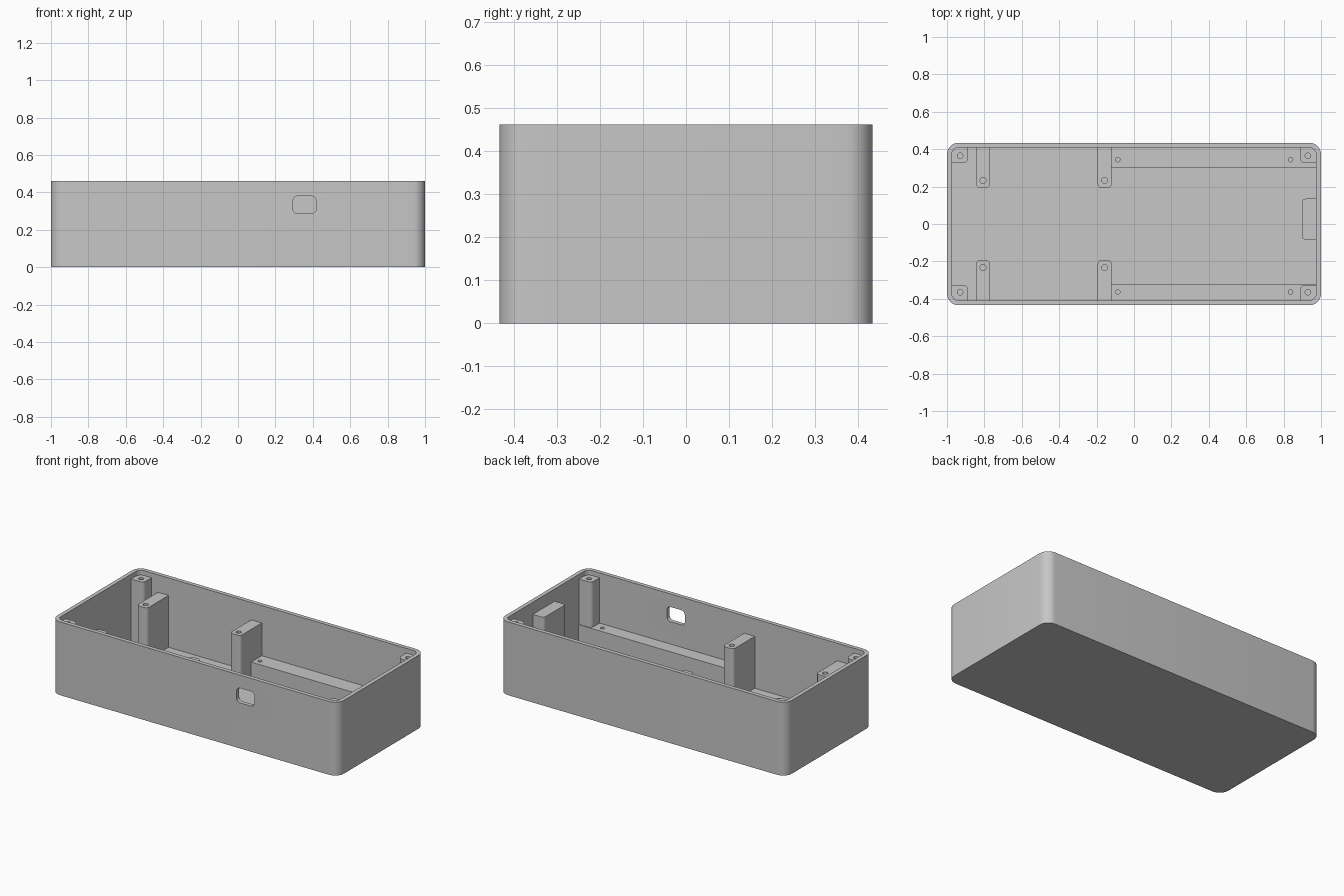
import bpy, bmesh, math

cube = bpy.data.objects.get("Cube")
if cube:
    bpy.data.objects.remove(cube, do_unlink=True)

# Overall sizes
LX, LY, HEIGHT = 1.0, 0.434, 0.462
WALL, FLOOR = 0.026, 0.025
R_OUT, R_IN = 0.062, 0.036
EMBED = 0.01                      # how far inner parts sink into the walls
IX, IY = LX - WALL, LY - WALL     # inner half sizes

grey = bpy.data.materials.new("plain grey")
grey.use_nodes = True
colour = (0.57, 0.57, 0.57, 1)
grey.diffuse_color = colour
grey.node_tree.nodes["Principled BSDF"].inputs["Base Color"].default_value = colour


def rounded_rect(x0, x1, y0, y1, radii, steps=8):
    """Counter-clockwise outline; radii run from (+x,+y) round to (+x,-y)."""
    corners = [(x1, y1, -1, -1), (x0, y1, 1, -1), (x0, y0, 1, 1), (x1, y0, -1, 1)]
    points = []
    for i, ((cx, cy, sx, sy), r) in enumerate(zip(corners, radii)):
        if r == 0:
            points.append((cx, cy))
            continue
        for k in range(steps + 1):
            a = math.pi / 2 * (i + k / steps)
            points.append((cx + sx * r + r * math.cos(a), cy + sy * r + r * math.sin(a)))
    return points


def make_object(name, bm):
    bmesh.ops.recalc_face_normals(bm, faces=bm.faces[:])
    mesh = bpy.data.meshes.new(name)
    bm.to_mesh(mesh)
    bm.free()
    mesh.materials.append(grey)
    obj = bpy.data.objects.new(name, mesh)
    bpy.context.collection.objects.link(obj)
    return obj


def ring(bm, outline, z):
    return [bm.verts.new((x, y, z)) for x, y in outline]


def bridge(bm, a, b):
    for i in range(len(a)):
        j = (i + 1) % len(a)
        bm.faces.new((a[i], a[j], b[j], b[i]))


def prism(name, outline, z0, z1):
    bm = bmesh.new()
    low, high = ring(bm, outline, z0), ring(bm, outline, z1)
    bridge(bm, low, high)
    bm.faces.new(low)
    bm.faces.new(high)
    return make_object(name, bm)


def cut(obj, cutter):
    """Subtract the cutter, then discard it."""
    cutter.hide_render = True
    mod = obj.modifiers.new("cut", "BOOLEAN")
    mod.operation, mod.solver, mod.object = "DIFFERENCE", "EXACT", cutter
    activate(obj)
    bpy.ops.object.modifier_apply(modifier=mod.name)
    bpy.data.objects.remove(cutter, do_unlink=True)


def activate(obj):
    bpy.ops.object.select_all(action="DESELECT")
    obj.select_set(True)
    bpy.context.view_layer.objects.active = obj


def smooth(obj):
    activate(obj)
    bpy.ops.object.shade_smooth_by_angle(angle=math.radians(30))


def drill(obj, x, y, r, top, depth):
    circle = rounded_rect(x - r, x + r, y - r, y + r, [r] * 4, 5)
    bm_outline = circle[:]
    # neighbouring arcs share end points, so drop the repeats
    bm_outline = [p for i, p in enumerate(bm_outline) if math.dist(p, bm_outline[i - 1]) > 1e-5]
    cut(obj, prism("hole_cutter", bm_outline, top - depth, top + 0.05))


# Open tray: outer skin, rim, inner skin and floor
bm = bmesh.new()
outer = rounded_rect(-LX, LX, -LY, LY, [R_OUT] * 4)
inner = rounded_rect(-IX, IX, -IY, IY, [R_IN] * 4)
loops = [ring(bm, outer, 0), ring(bm, outer, HEIGHT),
         ring(bm, inner, HEIGHT), ring(bm, inner, FLOOR)]
for a, b in zip(loops, loops[1:]):
    bridge(bm, a, b)
bm.faces.new(loops[0])
bm.faces.new(loops[-1])
tray = make_object("tray", bm)

# Rounded port opening through the front wall
port = prism("port_cutter", rounded_rect(0.294, 0.418, 0.287, 0.38, [0.025] * 4), -0.1, 0.1)
port.rotation_euler = (math.pi / 2, 0, 0)
port.location.y = -LY
bpy.context.view_layer.update()
cut(tray, port)
smooth(tray)

BASE = FLOOR - EMBED
sides = {1: "back", -1: "front"}


def span(sign, near, far):
    """Ordered interval on the positive or negative side of an axis."""
    return sorted((sign * near, sign * far))


def corner_radii(sx, sy, wall_r, free_r):
    """Round the corner in the tray's corner and the one opposite it."""
    order = [(1, 1), (-1, 1), (-1, -1), (1, -1)]
    return [wall_r if c == (sx, sy) else free_r if c == (-sx, -sy) else 0 for c in order]


# Corner screw posts
POST_TOP = 0.432
for sx, side in ((1, "left"), (-1, "right")):
    for sy, end in sides.items():
        outline = rounded_rect(*span(sx, 0.888, IX + EMBED), *span(sy, 0.326, IY + EMBED),
                               corner_radii(sx, sy, R_IN + EMBED, 0.025))
        post = prism(f"corner_post_{end}_{side}", outline, BASE, POST_TOP)
        drill(post, sx * 0.93, sy * 0.364, 0.015, POST_TOP, 0.15)
        smooth(post)

# Tall standoffs reaching in from the long walls
STANDOFF_TOP = 0.352
for x, place in ((-0.807, "outer"), (-0.157, "middle")):
    for sy, end in sides.items():
        r = 0.02
        radii = [0, 0, r, r] if sy > 0 else [r, r, 0, 0]
        outline = rounded_rect(x - 0.037, x + 0.037, *span(sy, 0.194, IY + EMBED), radii)
        standoff = prism(f"{place}_standoff_{end}", outline, BASE, STANDOFF_TOP)
        drill(standoff, x, sy * 0.233, 0.016, STANDOFF_TOP, 0.15)
        smooth(standoff)

# Low mounting rails along the long walls
RAIL_TOP = 0.146
for sy, edge, hole_y in ((1, 0.302, 0.344), (-1, 0.322, 0.364)):
    outline = rounded_rect(-0.13, IX + EMBED, *span(sy, edge, IY), [0] * 4)
    rail = prism(f"rail_{sides[sy]}", outline, BASE, RAIL_TOP)
    for x in (-0.087, 0.837):
        drill(rail, x, sy * hole_y, 0.012, RAIL_TOP, 0.1)
    smooth(rail)

# Block on the inside of the left end wall
block = prism("end_block", rounded_rect(0.897, IX + EMBED, -0.083, 0.135, [0, 0.02, 0.02, 0]),
              BASE, 0.385)
smooth(block)
